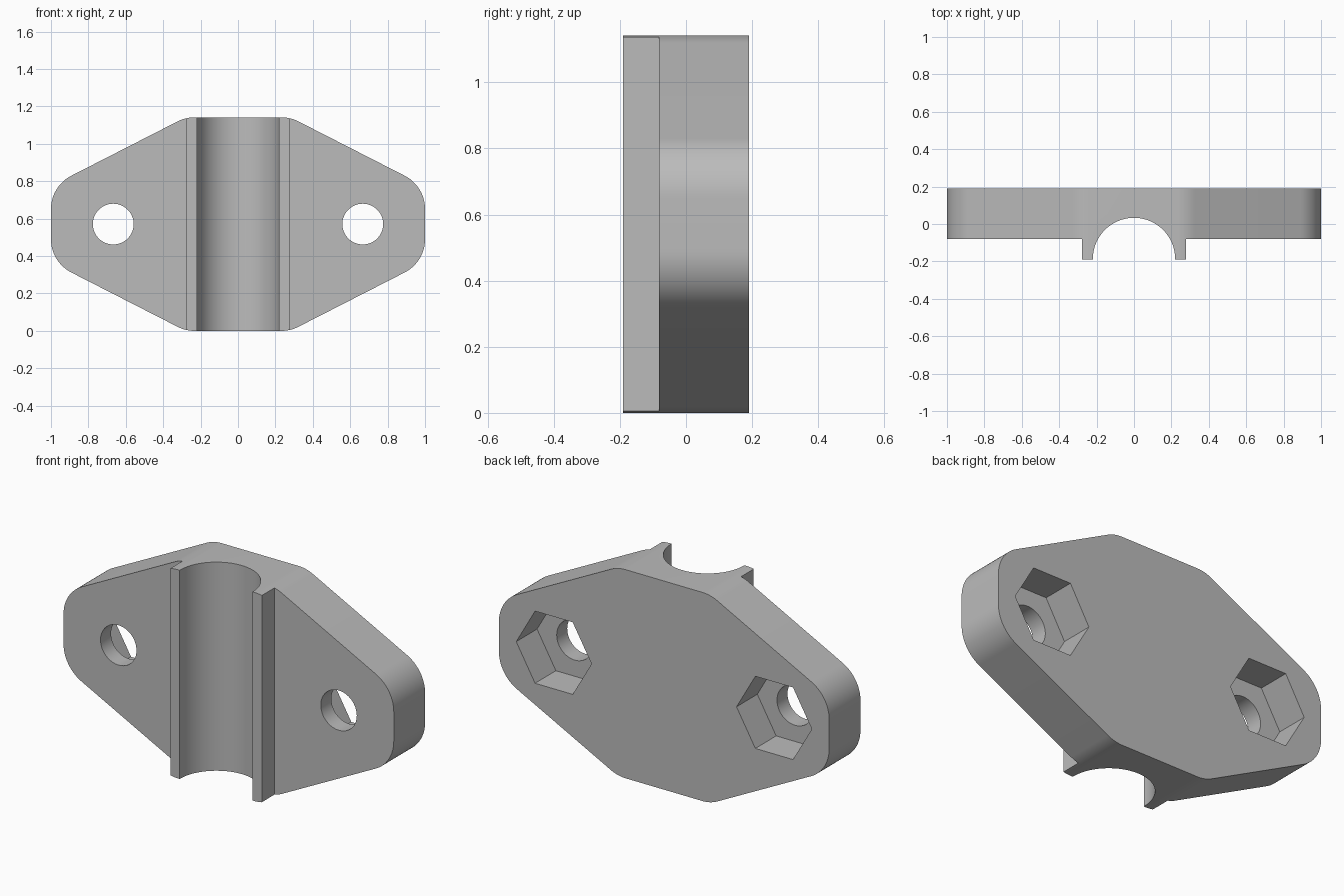
import bpy
import math
from mathutils import Vector

if "Cube" in bpy.data.objects:
    bpy.data.objects.remove(bpy.data.objects["Cube"], do_unlink=True)

HEIGHT, MID = 1.142, 0.571
FRONT, PLATE, BACK = -0.19, -0.081, 0.19
HOLE_X = 0.667

grey = bpy.data.materials.new("plain_grey")
grey.use_nodes = True
colour = (0.5, 0.5, 0.5, 1)
grey.diffuse_color = colour
grey.node_tree.nodes["Principled BSDF"].inputs["Base Color"].default_value = colour


def prism(name, points, y0, y1):
    """Extrude an x-z outline from y0 to y1."""
    n = len(points)
    verts = [(x, y, z) for y in (y0, y1) for x, z in points]
    faces = [tuple(range(n)), tuple(range(2 * n - 1, n - 1, -1))]
    faces += [(i, i + n, (i + 1) % n + n, (i + 1) % n) for i in range(n)]
    mesh = bpy.data.meshes.new(name)
    mesh.from_pydata(verts, [], faces)
    mesh.materials.append(grey)
    obj = bpy.data.objects.new(name, mesh)
    bpy.context.collection.objects.link(obj)
    return obj


def ring(cx, cz, radius, sides):
    return [(cx + radius * math.cos(math.tau * i / sides),
             cz + radius * math.sin(math.tau * i / sides)) for i in range(sides)]


def rounded(corners, radius, steps=16):
    """Replace every corner of a convex outline by an arc."""
    result = []
    for i, corner in enumerate(corners):
        p = Vector(corner)
        a = (Vector(corners[i - 1]) - p).normalized()
        b = (Vector(corners[(i + 1) % len(corners)]) - p).normalized()
        half = a.angle(b) / 2
        centre = p + (a + b).normalized() * radius / math.sin(half)
        start = p + a * radius / math.tan(half) - centre
        sweep = math.pi - 2 * half
        for k in range(steps + 1):
            t = sweep * k / steps
            c, s = math.cos(t), math.sin(t)
            result.append((centre.x + start.x * c - start.y * s,
                           centre.y + start.x * s + start.y * c))
    return result


# Clamp body with rounded hexagonal outline
side_z, top_x = 0.203, 0.28
corners = [(1, MID - side_z), (1, MID + side_z), (top_x, HEIGHT),
           (-top_x, HEIGHT), (-1, MID + side_z), (-1, MID - side_z),
           (-top_x, 0), (top_x, 0)]
body = prism("clamp_body", rounded(corners, 0.2), FRONT, BACK)

# Cutters: flange faces beside the rails, bolt holes, nut pockets
cutters = []
for side in (-1, 1):
    a, b = sorted((side * 0.277, side * 1.2))
    cutters += [
        prism("flange_cutter", [(a, -1), (b, -1), (b, 2), (a, 2)], -1, PLATE),
        prism("bolt_hole_cutter", ring(side * HOLE_X, MID, 0.109, 64), -1, 1),
        prism("nut_pocket_cutter", ring(side * HOLE_X, MID, 0.228, 6), 0.01, 1),
    ]

# Vertical half-round channel
bpy.ops.mesh.primitive_cylinder_add(vertices=96, radius=0.22, depth=3,
                                    location=(0, -0.187, MID))
cutters.append(bpy.context.object)
cutters[-1].name = "channel_cutter"

bpy.ops.object.select_all(action="DESELECT")
body.select_set(True)
bpy.context.view_layer.objects.active = body
for cutter in cutters:
    cutter.hide_render = True
    mod = body.modifiers.new("cut", "BOOLEAN")
    mod.operation = "DIFFERENCE"
    mod.solver = "EXACT"
    mod.object = cutter
    bpy.ops.object.modifier_apply(modifier=mod.name)
    bpy.data.objects.remove(cutter, do_unlink=True)

# One colour throughout, rounded walls smooth
body.data.materials.clear()
body.data.materials.append(grey)
for face in body.data.polygons:
    face.material_index = 0
bpy.ops.object.shade_smooth_by_angle(angle=math.radians(25))
